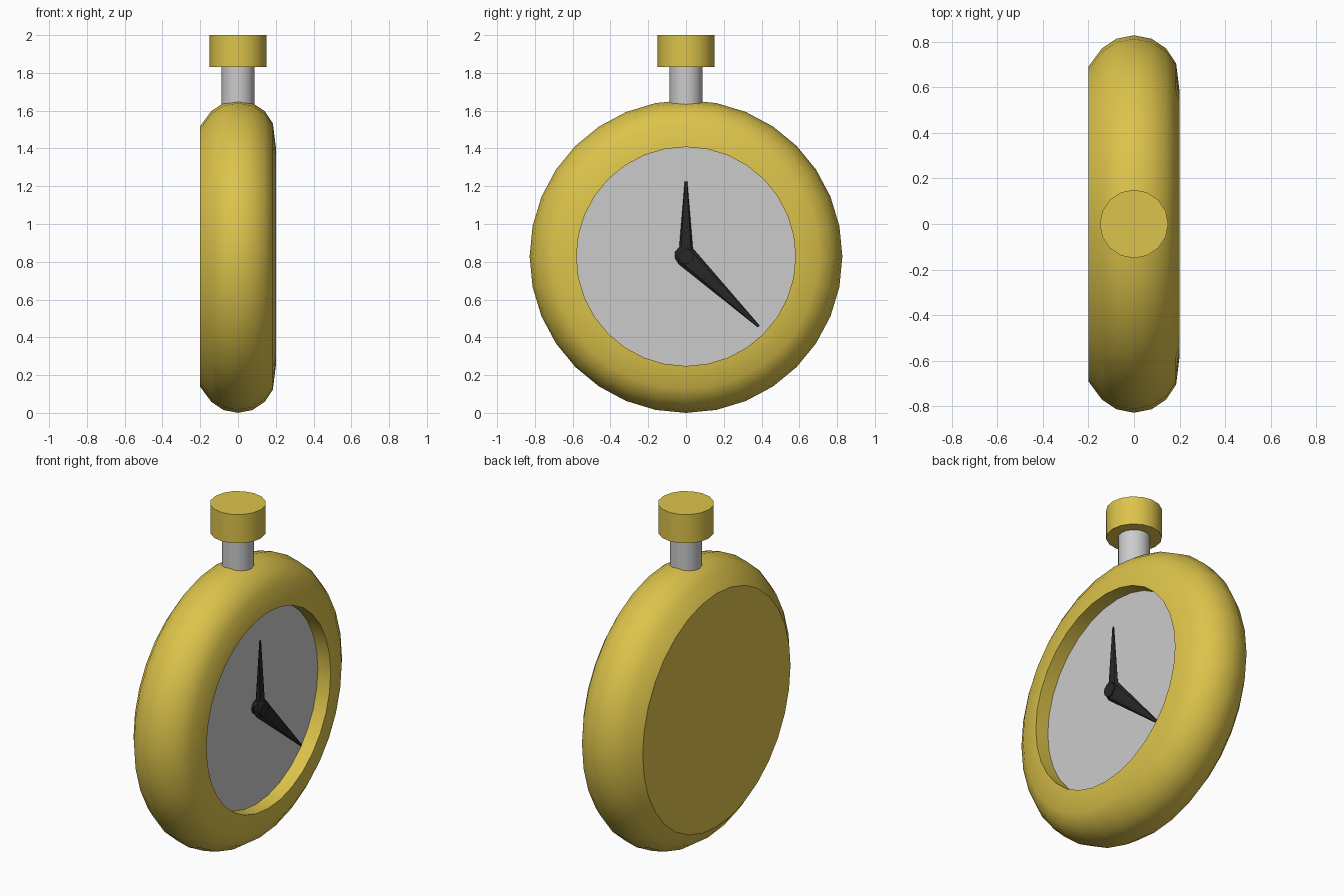
import bpy, bmesh
from math import sin, cos, pi, radians
from mathutils import Matrix

if "Cube" in bpy.data.objects:
    bpy.data.objects.remove(bpy.data.objects["Cube"])


def material(name, rgb):
    m = bpy.data.materials.new(name)
    m.diffuse_color = (*rgb, 1)
    m.use_nodes = True
    m.node_tree.nodes["Principled BSDF"].inputs["Base Color"].default_value = m.diffuse_color
    return m


gold = material("gold", (0.72, 0.55, 0.07))
black = material("black", (0.02, 0.02, 0.02))
CZ = 0.828  # height of the dial centre


def lathe(name, profile, sides, matrix, mat=None):
    """Revolve (height, radius) points about local z; capped at both ends."""
    bm = bmesh.new()
    rings = []
    for h, r in profile:
        rings.append([bm.verts.new((r * cos(2 * pi * i / sides),
                                    r * sin(2 * pi * i / sides), h))
                      for i in range(sides)])
    for a, b in zip(rings, rings[1:]):
        for i in range(sides):
            j = (i + 1) % sides
            bm.faces.new((a[i], a[j], b[j], b[i]))
    bm.faces.new(rings[0][::-1])
    bm.faces.new(rings[-1])
    bm.transform(matrix)
    bmesh.ops.recalc_face_normals(bm, faces=bm.faces)
    me = bpy.data.meshes.new(name)
    bm.to_mesh(me)
    bm.free()
    ob = bpy.data.objects.new(name, me)
    bpy.context.collection.objects.link(ob)
    if mat:
        me.materials.append(mat)
    bpy.ops.object.select_all(action='DESELECT')
    ob.select_set(True)
    bpy.context.view_layer.objects.active = ob
    bpy.ops.object.shade_smooth_by_angle(angle=radians(35))
    return ob


centre = Matrix.Translation((0, 0, CZ))
facing = centre @ Matrix.Rotation(pi / 2, 4, 'Y')  # local z -> +x

# Case: flat back, rounded rim, recessed front
rim = [(0.2 * sin(radians(a)), 0.628 + 0.2 * cos(radians(a)))
       for a in (-45, -22.5, 0, 22.5, 45, 67.5)]
lathe("case", [(-0.2, 0.69)] + rim + [(0.2, 0.58), (0.11, 0.58)], 32, facing, gold)

# Dial
lathe("dial", [(0.09, 0.579), (0.117, 0.579)], 32, facing)

# Hub and hands
lathe("hub", [(0.11, 0.042), (0.175, 0.042)], 12, facing, black)


def hand(name, profile, angle):
    m = (Matrix.Translation((0.145, 0, CZ)) @ Matrix.Rotation(radians(angle), 4, 'X')
         @ Matrix.Diagonal((0.45, 1, 1, 1)))
    lathe(name, profile, 8, m, black)


hand("short_hand", [(0, 0.04), (0.396, 0.007)], 0)
hand("long_hand", [(-0.06, 0.02), (-0.035, 0.047), (0, 0.056), (0.534, 0.006)], -133.9)

# Stem and crown
lathe("stem", [(1.55, 0.087), (1.85, 0.087)], 16, Matrix.Identity(4))
lathe("crown", [(1.83, 0.15), (2.0, 0.15)], 16, Matrix.Identity(4), gold)
